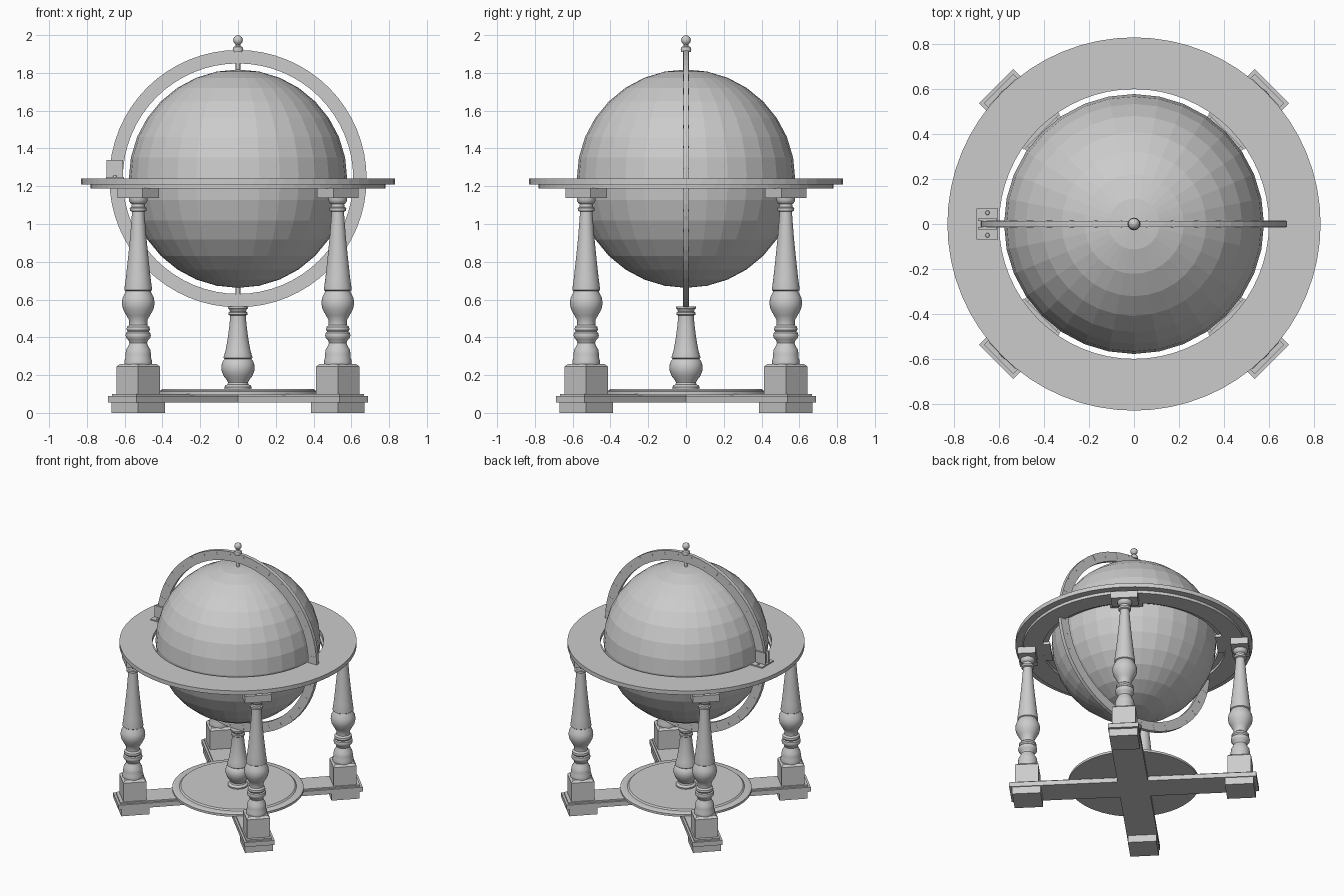
import bpy, bmesh
from math import pi, sin, cos, radians
from mathutils import Matrix, Vector

if "Cube" in bpy.data.objects:
    bpy.data.objects.remove(bpy.data.objects["Cube"])

GLOBE_Z = 1.24
LEG_R = 0.747            # distance of the legs from the centre


def finish(name, bm, matrix=Matrix(), smooth=False):
    bmesh.ops.recalc_face_normals(bm, faces=bm.faces)
    me = bpy.data.meshes.new(name)
    bm.to_mesh(me)
    bm.free()
    me.transform(matrix)
    ob = bpy.data.objects.new(name, me)
    bpy.context.collection.objects.link(ob)
    if smooth:
        bpy.ops.object.select_all(action='DESELECT')
        ob.select_set(True)
        bpy.context.view_layer.objects.active = ob
        bpy.ops.object.shade_smooth_by_angle(angle=radians(35))
    return ob


def box(name, x, y, z, matrix=Matrix(), bevel=0):
    """Box from (min, max) ranges."""
    bm = bmesh.new()
    bmesh.ops.create_cube(bm, size=1)
    for v in bm.verts:
        v.co = Vector([(r[0] + r[1]) / 2 + c * (r[1] - r[0]) for c, r in zip(v.co, (x, y, z))])
    if bevel:
        top = [e for e in bm.edges if all(v.co.z > z[1] - 1e-5 for v in e.verts)]
        bmesh.ops.bevel(bm, geom=top, offset=bevel, segments=1, affect='EDGES')
    return finish(name, bm, matrix)


def lathe(name, profile, steps=32, matrix=Matrix(), closed=False, smooth=True):
    """Turn an (r, z) profile around z."""
    bm = bmesh.new()
    vs = [bm.verts.new((r, 0, z)) for r, z in profile]
    es = [bm.edges.new(p) for p in zip(vs, vs[1:])]
    if closed:
        es.append(bm.edges.new((vs[-1], vs[0])))
    bmesh.ops.spin(bm, geom=vs + es, cent=(0, 0, 0), axis=(0, 0, 1), angle=2 * pi, steps=steps)
    bmesh.ops.remove_doubles(bm, verts=bm.verts, dist=1e-5)
    return finish(name, bm, matrix, smooth)


def ring(name, r0, r1, z0, z1, matrix=Matrix(), steps=64):
    return lathe(name, [(r0, z0), (r1, z0), (r1, z1), (r0, z1)], steps, matrix, True, False)


# Globe, flat faceted
bm = bmesh.new()
bmesh.ops.create_uvsphere(bm, u_segments=32, v_segments=16, radius=0.578)
finish("globe", bm, Matrix.Translation((0, 0, GLOBE_Z)))

# Axis rod and finial
lathe("axis_rod", [(0, 0.6), (0.012, 0.6), (0.012, 1.87), (0, 1.87)], 16)
lathe("finial", [(0, 1.91), (0.026, 1.91), (0.028, 1.925), (0.024, 1.937), (0.012, 1.942),
                 (0.012, 1.95), (0.022, 1.96), (0.026, 1.973), (0.022, 1.987), (0.01, 1.997), (0, 2.0)], 20)

# Upright meridian ring with scale marks on both faces
upright = Matrix.Translation((0, 0, GLOBE_Z)) @ Matrix.Rotation(pi / 2, 4, 'X')
ring("meridian_ring", 0.61, 0.681, -0.014, 0.014, upright)
bm = bmesh.new()
for i in range(36):
    m = Matrix.Rotation(radians(10 * i + 5), 4, 'Z') @ Matrix.Translation((0.656, 0, 0)) \
        @ Matrix.Diagonal((0.045, 0.003, 0.030, 1))
    bmesh.ops.create_cube(bm, size=1, matrix=m)
finish("meridian_marks", bm, upright)

# Horizon table
ring("horizon_ring", 0.60, 0.83, 1.21, 1.241)
ring("horizon_under_ring", 0.64, 0.78, 1.188, 1.21)

# Meridian bracket on the horizon
box("bracket_plate", (-0.70, -0.604), (-0.07, 0.07), (1.241, 1.25))
for s in (-1, 1):
    box("bracket_cheek", (-0.695, -0.61), sorted((s * 0.014, s * 0.025)), (1.25, 1.338))
    lathe("bracket_screw", [(0, 1.256), (0.008, 1.256), (0.010, 1.25)], 12,
          Matrix.Translation((-0.652, s * 0.05, 0)))

# Crossed base beams
for i in range(2):
    m = Matrix.Rotation(pi / 4 + i * pi / 2, 4, 'Z')
    box("base_beam", (-0.868, 0.868), (-0.107, 0.107), (0.055, 0.09), m)
    box("base_beam_top", (-0.852, 0.852), (-0.092, 0.092), (0.09, 0.101), m)

# Round base plate
lathe("base_plate", [(0, 0.096), (0.46, 0.096), (0.46, 0.113), (0.45, 0.118), (0.41, 0.118),
                     (0.40, 0.127), (0, 0.127)], 64)

# Centre post carrying the meridian
lathe("centre_post", [(0, 0.125), (0.070, 0.125), (0.072, 0.138), (0.066, 0.146), (0.056, 0.150),
                      (0.052, 0.16), (0.058, 0.172), (0.076, 0.195), (0.087, 0.225), (0.088, 0.25),
                      (0.080, 0.275), (0.070, 0.285), (0.076, 0.290), (0.076, 0.297), (0.066, 0.33),
                      (0.055, 0.39), (0.047, 0.45), (0.042, 0.50), (0.042, 0.515), (0.050, 0.52),
                      (0.050, 0.532), (0.042, 0.537), (0.046, 0.548), (0.052, 0.553), (0.052, 0.563), (0, 0.563)])

# Four legs: foot, pedestal, turned column, capital block, bracket board
COLUMN = [(0, 0.255), (0.072, 0.255), (0.074, 0.275), (0.068, 0.29), (0.068, 0.31), (0.064, 0.335),
          (0.052, 0.355), (0.047, 0.37), (0.052, 0.385), (0.064, 0.397), (0.067, 0.41), (0.064, 0.424),
          (0.056, 0.43), (0.062, 0.44), (0.060, 0.455), (0.048, 0.465), (0.048, 0.49), (0.062, 0.515),
          (0.081, 0.55), (0.087, 0.58), (0.083, 0.61), (0.070, 0.635), (0.066, 0.645), (0.073, 0.65),
          (0.073, 0.66), (0.066, 0.71), (0.054, 0.82), (0.043, 0.93), (0.035, 1.03), (0.033, 1.065),
          (0.044, 1.07), (0.045, 1.085), (0.036, 1.09), (0.034, 1.105), (0.042, 1.11), (0.050, 1.125),
          (0.050, 1.14), (0, 1.14)]
for i, side in enumerate(("back_right", "back_left", "front_left", "front_right")):
    turn = Matrix.Rotation(pi / 4 + i * pi / 2, 4, 'Z')
    at = turn @ Matrix.Translation((LEG_R, 0, 0))
    box(side + "_foot", (-0.1, 0.1), (-0.1, 0.1), (0, 0.056), at)
    box(side + "_pedestal", (-0.082, 0.082), (-0.082, 0.082), (0.1, 0.26), at, 0.015)
    lathe(side + "_column", COLUMN, 32, at)
    box(side + "_capital", (-0.062, 0.062), (-0.094, 0.094), (1.137, 1.19), at)
    box(side + "_board", (0.58, 0.70), (-0.113, 0.113), (1.189, 1.2095), turn)
